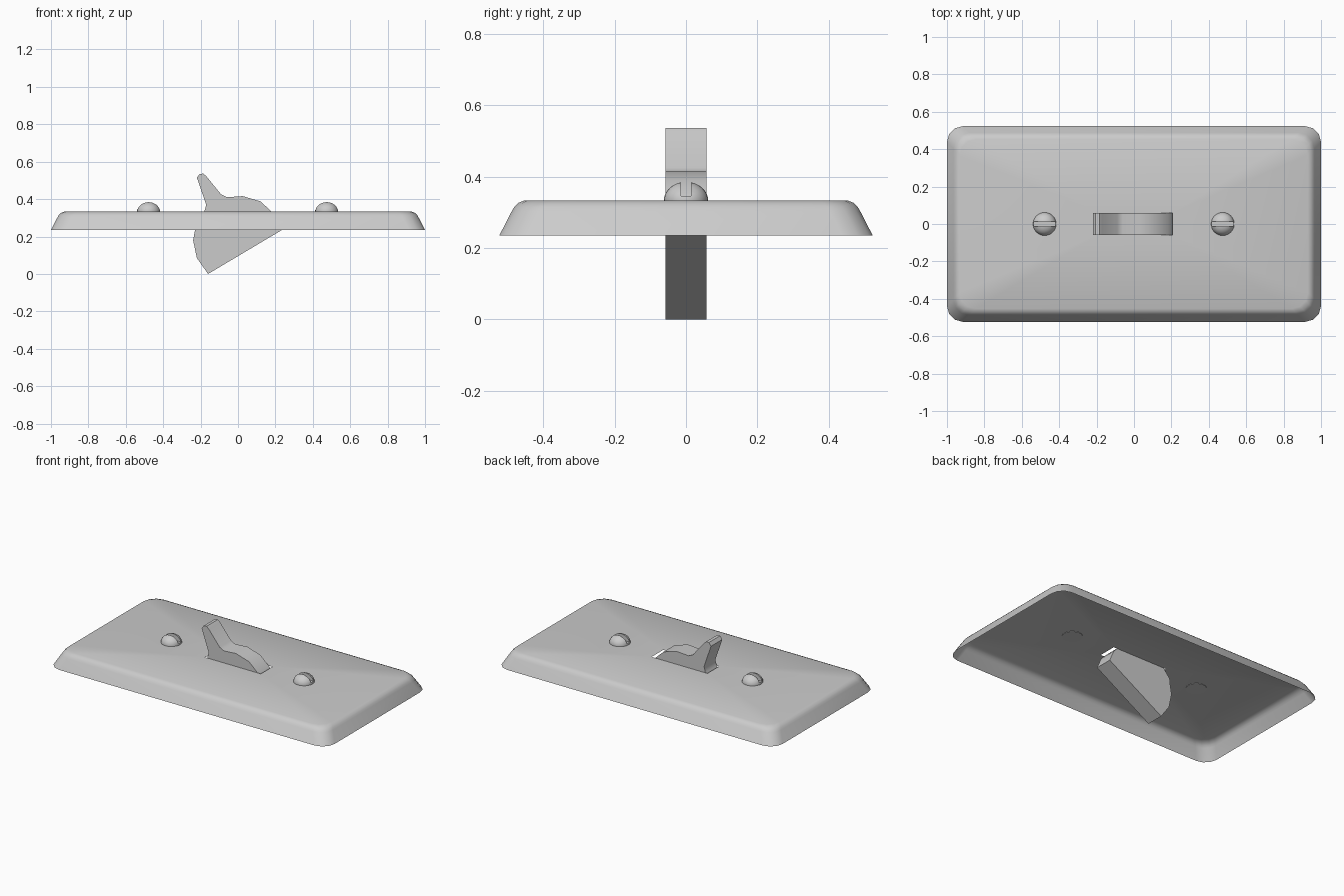
import bpy, bmesh, math

if "Cube" in bpy.data.objects:
    bpy.data.objects.remove(bpy.data.objects["Cube"])


def finish(name, bm, angle=35):
    me = bpy.data.meshes.new(name)
    bm.to_mesh(me)
    bm.free()
    ob = bpy.data.objects.new(name, me)
    bpy.context.collection.objects.link(ob)
    bpy.ops.object.select_all(action='DESELECT')
    ob.select_set(True)
    bpy.context.view_layer.objects.active = ob
    bpy.ops.object.shade_smooth_by_angle(angle=math.radians(angle))
    return ob


def rounded_ring(bm, hx, hy, r, z, seg=3):
    ring = []
    for i, (sx, sy) in enumerate([(1, 1), (-1, 1), (-1, -1), (1, -1)]):
        for k in range(seg + 1):
            a = math.pi / 2 * (i + k / seg)
            ring.append(bm.verts.new((sx * (hx - r) + r * math.cos(a),
                                      sy * (hy - r) + r * math.sin(a), z)))
    return ring


def loop_edges(bm, ring):
    out = []
    for a, b in zip(ring, ring[1:] + ring[:1]):
        out.append(bm.edges.get((a, b)) or bm.edges.new((a, b)))
    return out


# Wall plate: open shell with sloped rim, rounded shoulder and lever slot
TOP = 0.333
bm = bmesh.new()
rings = [rounded_ring(bm, 1 - d, 0.523 - d, 0.085, z) for d, z in
         [(0, 0.235), (0.035, 0.303), (0.042, 0.315), (0.053, 0.326), (0.07, TOP)]]
for lo, hi in zip(rings, rings[1:]):
    n = len(lo)
    for i in range(n):
        j = (i + 1) % n
        bm.faces.new((lo[i], lo[j], hi[j], hi[i]))
slot = [bm.verts.new((x, y, TOP)) for x, y in
        [(-0.195, -0.06), (0.205, -0.06), (0.205, 0.06), (-0.195, 0.06)]]
bmesh.ops.triangle_fill(bm, use_beauty=True, normal=(0, 0, 1),
                        edges=loop_edges(bm, rings[-1]) + loop_edges(bm, slot))
for f in bm.faces:
    f.normal_update()
    if f.normal.z < 0:
        f.normal_flip()
finish("wall_plate", bm)

# Toggle lever: extruded side profile
profile = [(-0.16, 0.0), (0.235, 0.235), (0.205, 0.305), (0.18, 0.333),
           (0.12, 0.388), (0.025, 0.416), (-0.06, 0.410), (-0.09, 0.425),
           (-0.17, 0.523), (-0.185, 0.536), (-0.205, 0.535), (-0.22, 0.515),
           (-0.17, 0.370), (-0.18, 0.333), (-0.225, 0.28), (-0.23, 0.235),
           (-0.24, 0.18), (-0.22, 0.085)]
bm = bmesh.new()
face = bm.faces.new([bm.verts.new((x, -0.058, z)) for x, z in profile])
ext = bmesh.ops.extrude_face_region(bm, geom=[face])
bmesh.ops.translate(bm, vec=(0, 0.116, 0),
                    verts=[v for v in ext['geom'] if isinstance(v, bmesh.types.BMVert)])
bmesh.ops.recalc_face_normals(bm, faces=bm.faces[:])
finish("toggle_lever", bm)


# Slotted dome screws on both sides
def screw(name, cx):
    bm = bmesh.new()
    bmesh.ops.create_uvsphere(bm, u_segments=24, v_segments=16, radius=1)
    bmesh.ops.bisect_plane(bm, geom=bm.verts[:] + bm.edges[:] + bm.faces[:],
                           plane_co=(0, 0, -0.05), plane_no=(0, 0, -1), clear_outer=True)
    bmesh.ops.holes_fill(bm, edges=[e for e in bm.edges if e.is_boundary], sides=0)
    for v in bm.verts:
        v.co = (cx + v.co.x * 0.062, v.co.y * 0.062, TOP + v.co.z * 0.052)
    bmesh.ops.recalc_face_normals(bm, faces=bm.faces[:])
    ob = finish(name, bm)
    bpy.ops.mesh.primitive_cube_add(size=1, location=(cx, 0, 0.395))
    cutter = bpy.context.object
    cutter.scale = (0.2, 0.027, 0.1)
    cutter.hide_render = True
    bpy.context.view_layer.update()
    mod = ob.modifiers.new("slot", 'BOOLEAN')
    mod.operation = 'DIFFERENCE'
    mod.solver = 'EXACT'
    mod.object = cutter
    bpy.ops.object.select_all(action='DESELECT')
    ob.select_set(True)
    bpy.context.view_layer.objects.active = ob
    bpy.ops.object.modifier_apply(modifier=mod.name)
    bpy.data.objects.remove(cutter)
    bpy.ops.object.shade_smooth_by_angle(angle=math.radians(35))


for side, cx in (("left", -0.478), ("right", 0.474)):
    screw("screw_" + side, cx)
